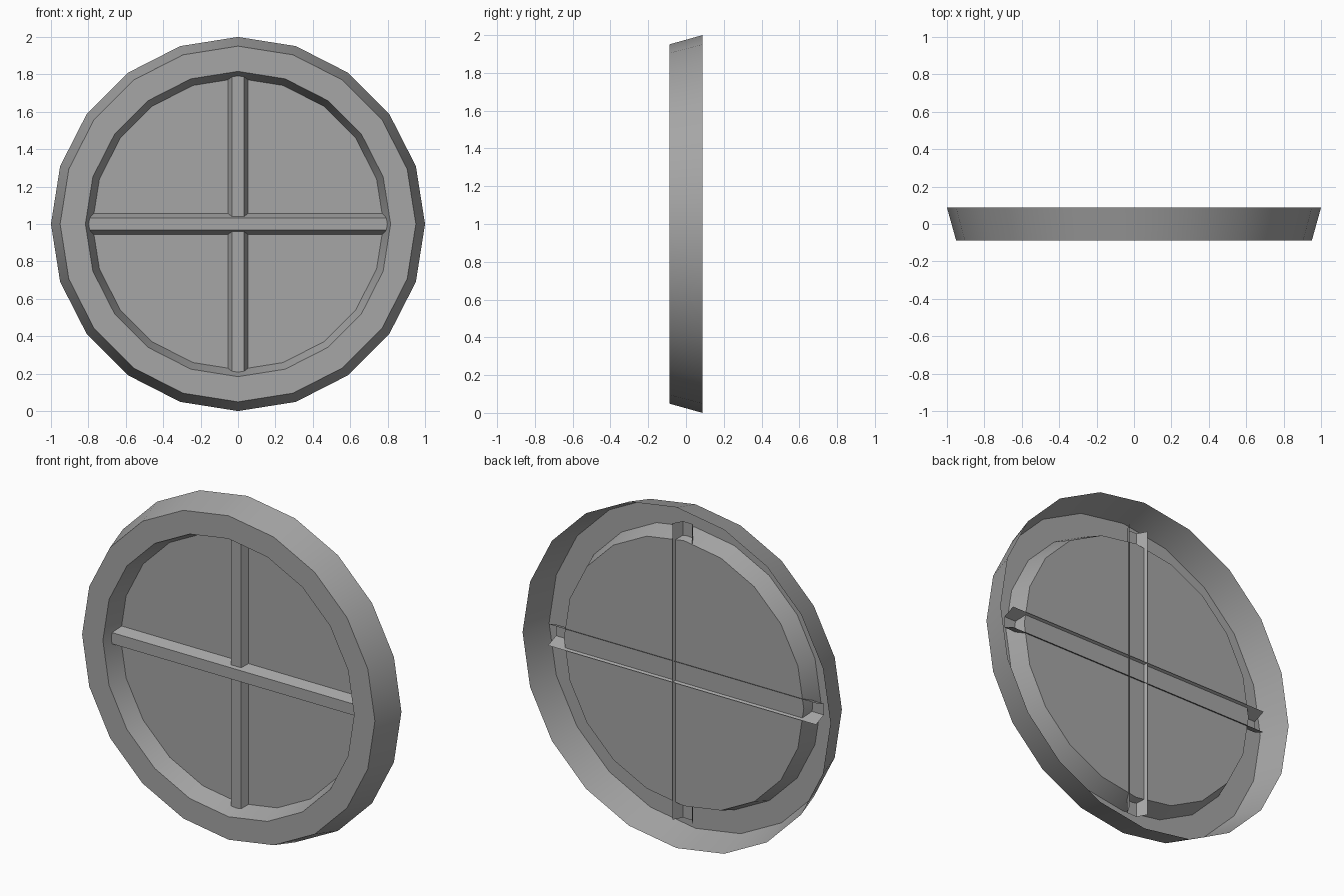
import bpy, bmesh, math
from mathutils import Matrix, Vector

if "Cube" in bpy.data.objects:
    bpy.data.objects.remove(bpy.data.objects["Cube"])

SIDES = 20
CENTRE = Vector((0, 0, 1))

grey = bpy.data.materials.new("plain grey")
grey.use_nodes = True
colour = (0.38, 0.38, 0.38, 1)
grey.diffuse_color = colour
grey.node_tree.nodes["Principled BSDF"].inputs["Base Color"].default_value = colour


def finish(name, bm):
    """Turn a bmesh into a shaded, coloured object around the window centre."""
    mesh = bpy.data.meshes.new(name)
    bm.to_mesh(mesh)
    bm.free()
    mesh.materials.append(grey)
    obj = bpy.data.objects.new(name, mesh)
    obj.location = CENTRE
    bpy.context.collection.objects.link(obj)
    bpy.ops.object.select_all(action="DESELECT")
    obj.select_set(True)
    bpy.context.view_layer.objects.active = obj
    bpy.ops.object.shade_smooth_by_angle(angle=math.radians(30))
    return obj


def circle(bm, radius, y):
    steps = [2 * math.pi * i / SIDES for i in range(SIDES)]
    return [bm.verts.new((radius * math.cos(a), y, radius * math.sin(a))) for a in steps]


def round_shell(name, profile):
    """Revolve (radius, y) points around the y axis as an open sheet."""
    bm = bmesh.new()
    rings = [circle(bm, r, y) for r, y in profile]
    for outer, inner in zip(rings, rings[1:]):
        for i in range(SIDES):
            j = (i + 1) % SIDES
            bm.faces.new((outer[i], outer[j], inner[j], inner[i]))
    return finish(name, bm)


def glazing_bar(name, front_y, turn):
    """Tapered channel, open at the back and at both ends."""
    half_length, back_y, front_w, back_w = 0.87, 0.036, 0.033, 0.063
    section = [(back_y, -back_w), (front_y, -front_w),
               (front_y, front_w), (back_y, back_w)]
    bm = bmesh.new()
    ends = [[bm.verts.new((x, y, z)) for y, z in section]
            for x in (-half_length, half_length)]
    for i in range(len(section) - 1):
        bm.faces.new((ends[0][i], ends[1][i], ends[1][i + 1], ends[0][i + 1]))
    bm.transform(Matrix.Rotation(turn, 4, "Y"))
    return finish(name, bm)


# Hollow frame: sloping outer wall, flat front face, sloping inner wall
round_shell("window_frame", [(1.0, 0.088), (0.951, -0.088),
                             (0.816, -0.088), (0.779, 0.02)])

# Flat pane closing the opening
bm = bmesh.new()
bm.faces.new(circle(bm, 0.779, 0.02))
finish("window_pane", bm)

# Crossing bars, the horizontal one standing proud
glazing_bar("horizontal_bar", -0.036, 0)
glazing_bar("vertical_bar", -0.018, math.pi / 2)
